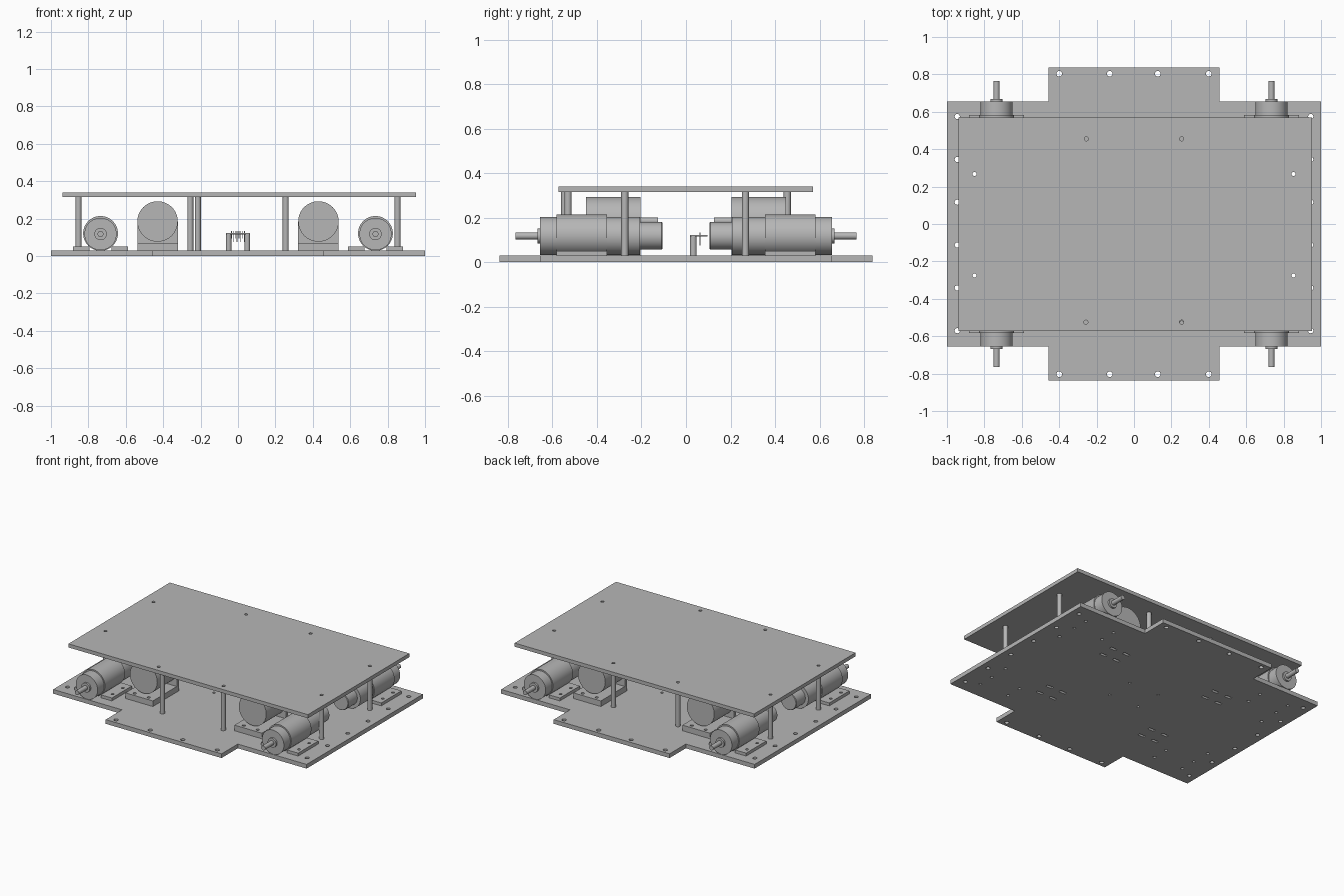
import bpy, bmesh, math
from mathutils import Matrix, Vector

cube = bpy.data.objects.get("Cube")
if cube:
    bpy.data.objects.remove(cube, do_unlink=True)

grey = bpy.data.materials.new("plain grey")
grey.use_nodes = True
grey.diffuse_color = (0.47, 0.47, 0.47, 1)
grey.node_tree.nodes["Principled BSDF"].inputs["Base Color"].default_value = grey.diffuse_color
parts = []


def finish(name, bm):
    bmesh.ops.recalc_face_normals(bm, faces=bm.faces)
    mesh = bpy.data.meshes.new(name)
    bm.to_mesh(mesh)
    bm.free()
    mesh.materials.append(grey)
    ob = bpy.data.objects.new(name, mesh)
    bpy.context.collection.objects.link(ob)
    parts.append(ob)
    return ob


def add_box(bm, lo, hi):
    lo, hi = Vector(lo), Vector(hi)
    m = Matrix.Translation((lo + hi) / 2) @ Matrix.Diagonal((*(hi - lo), 1))
    bmesh.ops.create_cube(bm, size=1, matrix=m)


def box(name, lo, hi):
    bm = bmesh.new()
    add_box(bm, lo, hi)
    return finish(name, bm)


def prism(name, points, direction):
    """Extrude a flat outline along a direction."""
    bm = bmesh.new()
    face = bm.faces.new([bm.verts.new(p) for p in points])
    new = bmesh.ops.extrude_face_region(bm, geom=[face])["geom"]
    bmesh.ops.translate(bm, vec=direction,
                        verts=[v for v in new if isinstance(v, bmesh.types.BMVert)])
    return finish(name, bm)


def lathe(name, profile, origin, axis, steps=48):
    """Revolve (radius, height) points about an axis."""
    bm = bmesh.new()
    vs = [bm.verts.new((r, 0, h)) for r, h in profile]
    es = [bm.edges.new(p) for p in zip(vs, vs[1:])]
    bmesh.ops.spin(bm, geom=vs + es, cent=(0, 0, 0), axis=(0, 0, 1),
                   angle=math.tau, steps=steps)
    bmesh.ops.remove_doubles(bm, verts=bm.verts, dist=1e-5)
    turn = Vector((0, 0, 1)).rotation_difference(Vector(axis)).to_matrix().to_4x4()
    bm.transform(Matrix.Translation(origin) @ turn)
    return finish(name, bm)


def drill(ob, holes, z0, z1, slots=()):
    """Cut round holes (x, y, radius) and slots (x, y) through a plate."""
    bm = bmesh.new()
    for x, y, r in holes:
        bmesh.ops.create_cone(bm, cap_ends=True, segments=16, radius1=r, radius2=r,
                              depth=z1 - z0, matrix=Matrix.Translation((x, y, (z0 + z1) / 2)))
    for x, y in slots:
        add_box(bm, (x - .025, y - .009, z0), (x + .025, y + .009, z1))
    cutter = finish("cutter", bm)
    parts.remove(cutter)
    cutter.hide_render = True
    mod = ob.modifiers.new("holes", "BOOLEAN")
    mod.operation, mod.solver, mod.object = "DIFFERENCE", "EXACT", cutter
    bpy.context.view_layer.update()
    mesh = bpy.data.meshes.new_from_object(ob.evaluated_get(bpy.context.evaluated_depsgraph_get()))
    ob.modifiers.clear()
    ob.data = mesh
    bpy.data.objects.remove(cutter, do_unlink=True)


BASE, DECK, ROOF = 0.03, 0.315, 0.341
SIGNS = (-1, 1)
corners = [(sx, sy) for sx in SIGNS for sy in SIGNS]
side_posts = [(sx * .853, y) for sx in SIGNS for y in (-.275, .267)]
mid_posts = [(-.215, -.545), (.255, -.53), (-.255, .455), (.255, .455)]

# base plate with front and back tabs
quarter = [(1, .655), (.457, .655), (.457, .838)]
outline = quarter + [(-x, y) for x, y in reversed(quarter)]
outline += [(-x, -y) for x, y in outline]
base = prism("base_plate", [(x, y, 0) for x, y in outline], (0, 0, BASE))
holes = [(sx * .945, .002 + .229 * (k - 2.5), .014) for sx in SIGNS for k in range(6)]
holes += [(x, sy * .803, .015) for x in (-.4, -.13, .127, .4) for sy in SIGNS]
holes += [(x, y, .011) for x, y in side_posts]
holes += [(sx * .735 + dx, sy * y, .01) for sx, sy in corners
          for dx in (-.117, .117) for y in (.415, .53)]
holes += [(sx * .12, sy * .1, .009) for sx, sy in corners]
slots = [(sx * .43 + dx, sy * y) for sx, sy in corners
         for dx in (-.055, .055) for y in (.27, .37)]
drill(base, holes, -.05, .08, slots)

# top plate
top = box("top_plate", (-.937, -.573, DECK), (.953, .57, ROOF))
drill(top, [(x, y, .011) for x, y in side_posts]
      + [(x, -.525 if y < 0 else y, .011) for x, y in [(-.257, -.525)] + mid_posts[1:]],
      .28, .38)

# hollow posts between the plates
for x, y in side_posts + mid_posts:
    h = DECK - BASE
    lathe("post", [(.011, 0), (.016, 0), (.016, h), (.011, h), (.011, 0)],
          (x, y, BASE), (0, 0, 1), 24)

# drive motors, one at each corner, shaft pointing outwards
motor = [(0, .105), (.058, .105), (.062, .109), (.062, .207), (.086, .207), (.086, .655),
         (.033, .655), (.033, .668), (.016, .668), (.016, .765), (0, .765)]
strap = [(.08, .355), (.093, .355), (.093, .582), (.08, .582), (.08, .355)]
for sx, sy in corners:
    cx = sx * .735
    lathe("drive_motor", motor, (cx, 0, .118), (0, sy, 0))
    lathe("motor_strap", strap, (cx, 0, .121), (0, sy, 0))
    ys = sorted((sy * .355, sy * .582))
    for side in SIGNS:
        xs = sorted((cx + side * .06, cx + side * .147))
        foot = box("strap_foot", (xs[0], ys[0], BASE), (xs[1], ys[1], .051))
        drill(foot, [(cx + side * .117, sy * y, .01) for y in (.415, .53)], 0, .08)

# large round motors on angle brackets, shaft pointing inwards
disc = [(0, .125), (.016, .125), (.016, .228), (.108, .228), (.108, .45), (0, .45)]
for sx, sy in corners:
    cx, cz, r = sx * .43, .185, .108
    lathe("round_motor", disc, (cx, 0, cz), (0, sy, 0), 64)
    arch = [(cx + r * math.cos(math.pi * k / 24), sy * .205, cz + r * math.sin(math.pi * k / 24))
            for k in range(25)]
    arch += [(cx - r, sy * .205, BASE), (cx + r, sy * .205, BASE)]
    prism("bracket_wall", arch, (0, sy * .025, 0))
    ys = sorted((sy * .23, sy * .5))
    foot = box("bracket_foot", (cx - r, ys[0], BASE), (cx + r, ys[1], .07))
    drill(foot, [(cx + dx, sy * .47, .011) for dx in (-.055, .055)], 0, .1)

# small sensor board on two legs, with a row of pins
for side in SIGNS:
    lathe("sensor_leg", [(0, 0), (.015, 0), (.015, .085), (0, .085)],
          (side * .05, .033, BASE), (0, 0, 1), 24)
box("sensor_board", (-.065, .018, .115), (.065, .097, .123))
for k in range(8):
    x = -.035 + k * .01
    box("sensor_pin", (x - .002, .06, .075 if k % 2 else .095), (x + .002, .064, .134))

# smooth the round surfaces, keep sharp edges
bpy.ops.object.select_all(action="DESELECT")
for ob in parts:
    ob.select_set(True)
bpy.context.view_layer.objects.active = parts[0]
bpy.ops.object.shade_smooth_by_angle(angle=math.radians(30))
